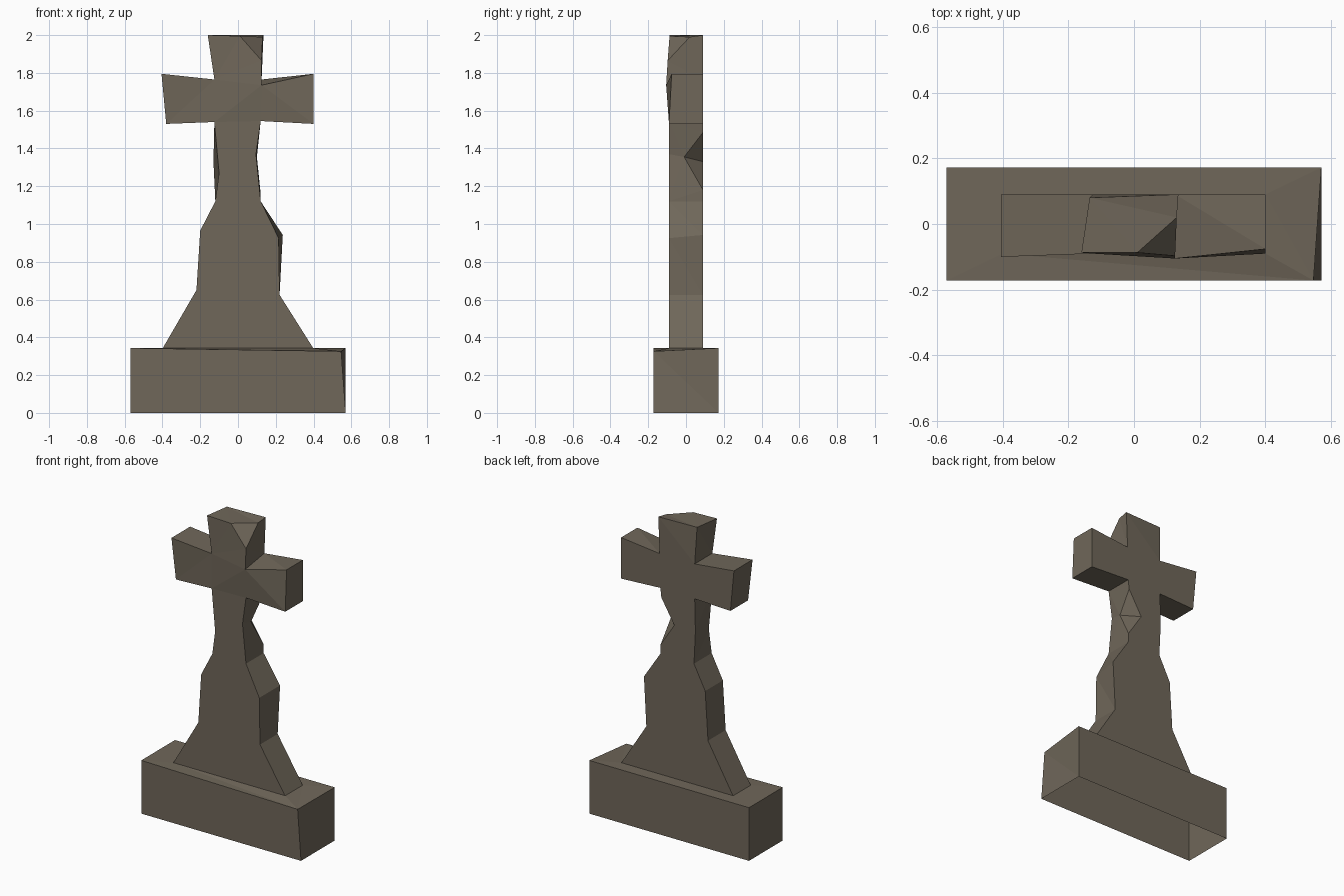
import bpy, bmesh

if "Cube" in bpy.data.objects:
    bpy.data.objects.remove(bpy.data.objects["Cube"])

stone = bpy.data.materials.new("weathered_stone")
stone.diffuse_color = (0.16, 0.135, 0.101, 1)
stone.use_nodes = True
stone.node_tree.nodes["Principled BSDF"].inputs["Base Color"].default_value = stone.diffuse_color
T = 0.09  # half thickness of the cross


def finish(bm, name):
    bmesh.ops.recalc_face_normals(bm, faces=bm.faces[:])
    bmesh.ops.triangulate(bm, faces=[f for f in bm.faces if len(f.verts) > 3])
    mesh = bpy.data.meshes.new(name)
    bm.to_mesh(mesh)
    bm.free()
    mesh.materials.append(stone)
    obj = bpy.data.objects.new(name, mesh)
    bpy.context.collection.objects.link(obj)


def strip(bm, a, b, closed=False):
    n = len(a)
    for i in range(n if closed else n - 1):
        j = (i + 1) % n
        bm.faces.new((a[i], a[j], b[j], b[i]))


# Shared outline (x, z), split where the stone is chipped
right_low = [(.40, .34), (.22, .625), (.22, .925), (.12, 1.12)]
right_arm = [(.12, 1.545), (.40, 1.53), (.40, 1.795), (.125, 1.765)]
left_side = [(-.125, 1.765), (-.405, 1.795), (-.38, 1.53), (-.125, 1.54),
             (-.13, 1.33), (-.12, 1.12), (-.20, .965), (-.22, .65), (-.40, .34)]

# Cross: front and back outlines joined by side strips
bm = bmesh.new()


def point(x, y, z):
    return bm.verts.new((x, y, z))


def outline(pts, y):
    return [point(x, y, z) for x, z in pts]


low_f, low_b = outline(right_low, -T), outline(right_low, T)
arm_f, arm_b = outline(right_arm, -T), outline(right_arm, T)
left_f, left_b = outline(left_side, -T), outline(left_side, T)
top_f, top_b = point(-.16, -.087, 2), point(-.135, .08, 2)
left_f.insert(0, top_f)
left_b.insert(0, top_b)

# Worn corners
low_f[2].co.x = .215
low_b[2].co = (.237, T, .942)
arm_f[3].co = (.125, -.105, 1.735)
arm_f[2].co.y = -.076
left_f[2].co.y = -.10
left_f[5].co = (-.10, -T, 1.27)

# Neck with a chip out of its back right edge
neck = point(.095, -T, 1.37)
chip_low, chip_high = point(.118, T, 1.18), point(.113, T, 1.485)
chip_back, chip_side = point(.02, T, 1.33), point(.10, -.01, 1.355)
for f in ((chip_high, chip_side, chip_back), (chip_low, chip_back, chip_side),
          (low_f[3], neck, chip_side), (low_f[3], chip_side, chip_low),
          (low_f[3], chip_low, low_b[3]), (neck, arm_f[0], chip_side),
          (arm_f[0], chip_high, chip_side), (arm_f[0], arm_b[0], chip_high)):
    bm.faces.new(f)

# Head with a chip out of its top front right corner
edge = point(.125, -.097, 1.865)
rim_front, rim_side = point(.01, -.087, 1.995), point(.13, .02, 1.99)
top_right = point(.135, T, 2)
for f in ((rim_front, edge, rim_side),
          (arm_f[3], arm_b[3], edge), (edge, arm_b[3], rim_side),
          (arm_b[3], top_right, rim_side),
          (rim_front, rim_side, top_right, top_b, top_f)):
    bm.faces.new(f)

for a, b in ((low_f, low_b), (arm_f, arm_b), (left_f, left_b)):
    strip(bm, a, b)
bm.faces.new(low_f + [neck] + arm_f + [edge, rim_front] + left_f)
bm.faces.new(low_b + [chip_low, chip_back, chip_high] + arm_b + [top_right] + left_b)
finish(bm, "stone_cross")

# Plinth: open underneath, top ring meets the foot of the cross
bm = bmesh.new()


def rect(x, y, z):
    return [point(sx * x, sy * y, z) for sx, sy in ((-1, -1), (1, -1), (1, 1), (-1, 1))]


bottom, rim, foot = rect(.57, .172, 0), rect(.57, .172, .343), rect(.40, T, .343)
rim[1].co = (.546, -.172, .326)  # chipped corner
strip(bm, bottom, rim, True)
strip(bm, rim, foot, True)
finish(bm, "plinth")
